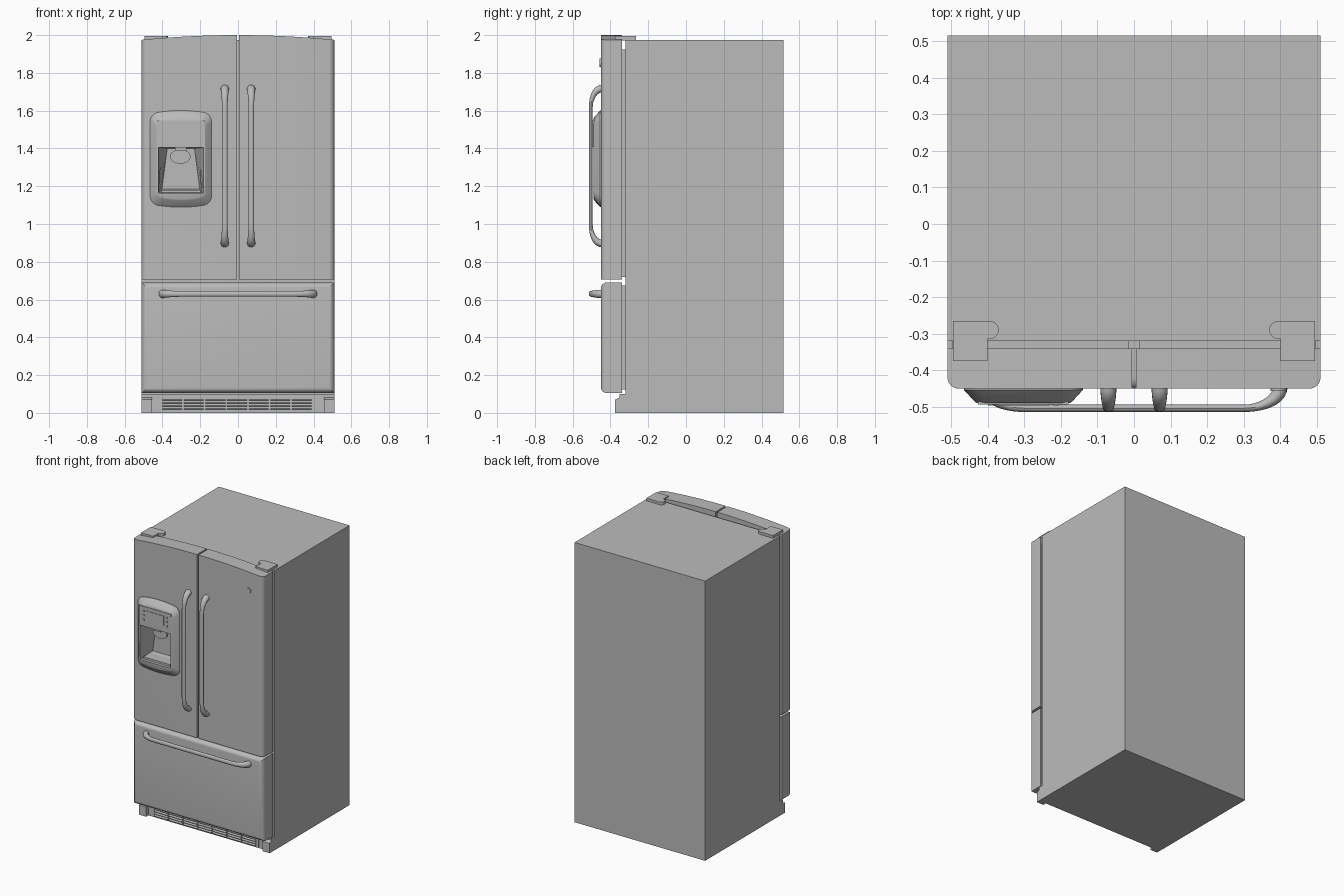
import bpy, bmesh, math
from mathutils import Vector

if "Cube" in bpy.data.objects:
    bpy.data.objects.remove(bpy.data.objects["Cube"])

GREY = bpy.data.materials.new("appliance_grey")
GREY.diffuse_color = (0.5, 0.5, 0.5, 1)
GREY.use_nodes = True
GREY.node_tree.nodes["Principled BSDF"].inputs["Base Color"].default_value = GREY.diffuse_color


def finish(name, bm):
    bmesh.ops.recalc_face_normals(bm, faces=bm.faces)
    me = bpy.data.meshes.new(name)
    bm.to_mesh(me)
    bm.free()
    me.materials.append(GREY)
    for p in me.polygons:
        p.use_smooth = True
    me.set_sharp_from_angle(angle=math.radians(30))
    ob = bpy.data.objects.new(name, me)
    bpy.context.scene.collection.objects.link(ob)
    return ob


def loft_bm(rings, bm=None):
    """Skin a row of equal-sized closed rings and cap both ends."""
    bm = bm or bmesh.new()
    rows = [[bm.verts.new(p) for p in r] for r in rings]
    n = len(rows[0])
    for a, b in zip(rows, rows[1:]):
        for i in range(n):
            bm.faces.new((a[i], a[(i + 1) % n], b[(i + 1) % n], b[i]))
    bm.faces.new(rows[0])
    bm.faces.new(rows[-1])
    return bm


def rect(x0, x1, z0, z1, y):
    return [(x0, y, z0), (x1, y, z0), (x1, y, z1), (x0, y, z1)]


def box_bm(x0, x1, y0, y1, z0, z1, bm=None):
    return loft_bm([rect(x0, x1, z0, z1, y0), rect(x0, x1, z0, z1, y1)], bm)


def box(name, *dims):
    return finish(name, box_bm(*dims))


def prism_y(name, outline, y0, y1):
    return finish(name, loft_bm([[(x, y, z) for x, z in outline] for y in (y0, y1)]))


def round_front_edges(bm, radius):
    """Round the outer upright edges on the front of a door."""
    edges = [e for e in bm.edges
             if all(abs(v.co.x) > 0.505 and v.co.y < -0.44 for v in e.verts)]
    bmesh.ops.bevel(bm, geom=edges, offset=radius, segments=6, profile=0.5, affect='EDGES')


# Cabinet
box("cabinet", -0.51, 0.51, -0.32, 0.515, 0, 1.975)

# Doors with one continuous arched top, and the flat drawer
FRONT, BACK = -0.45, -0.34
doors = {}
for side, name in ((-1, "left_door"), (1, "right_door")):
    xs = [0.006 + (0.51 - 0.006) * i / 16 for i in range(17)]
    outline = [(side * 0.51, 0.705), (side * 0.006, 0.705)]
    outline += [(side * x, 1.975 + 0.025 * (1 - (x / 0.51) ** 2)) for x in xs]
    bm = loft_bm([[(x, y, z) for x, z in outline] for y in (FRONT, BACK)])
    round_front_edges(bm, 0.03)
    doors[name] = finish(name, bm)
    # Seal between door and cabinet
    a, b = sorted((side * 0.015, side * 0.498))
    box(name + "_seal", a, b, BACK - 0.002, -0.318, 0.72, 1.925)

bm = box_bm(-0.51, 0.51, FRONT, BACK, 0.105, 0.69)
round_front_edges(bm, 0.03)
finish("freezer_drawer", bm)
box("drawer_seal", -0.498, 0.498, BACK - 0.002, -0.318, 0.125, 0.675)

# Top hinge covers: a plate plus a rounded tab pointing inwards
for s, name in ((-1, "left_hinge_cover"), (1, "right_hinge_cover")):
    pts = [(0.495, -0.375), (0.495, -0.265)]
    pts += [(0.395 - 0.025 * math.sin(a), -0.29 + 0.025 * math.cos(a))
            for a in [math.pi * i / 10 for i in range(11)]]
    pts += [(0.40, -0.315), (0.40, -0.375)]
    finish(name, loft_bm([[(s * x, y, z) for x, y in pts] for z in (1.972, 1.994)]))


# Handles: an elliptical bar whose ends curve back and widen at the mounts
def handle(name, half, place):
    path = []
    for i in range(11):
        a = math.pi / 2 * i / 10
        path.append((half - 0.10 * (1 - math.cos(a)), -0.445 - 0.059 * math.sin(a),
                     0.015 + 0.007 * math.cos(a) ** 2, 0.010 + 0.010 * math.cos(a) ** 2))
    path += [(-u, d, w, t) for u, d, w, t in reversed(path)]
    rings = []
    for i, (u, d, w, t) in enumerate(path):
        p, q = path[max(i - 1, 0)], path[min(i + 1, len(path) - 1)]
        n = Vector((-(q[1] - p[1]), q[0] - p[0])).normalized()
        rings.append([place(u + n.x * t * math.sin(k), w * math.cos(k), d + n.y * t * math.sin(k))
                      for k in [2 * math.pi * j / 16 for j in range(16)]])
    finish(name, loft_bm(rings))


for s, name in ((-1, "left_door_handle"), (1, "right_door_handle")):
    handle(name, 0.41, lambda u, w, d, s=s: (s * 0.07 + w, d, 1.307 + u))
handle("drawer_handle", 0.40, lambda u, w, d: (u, d, 0.63 + w))

# Dispenser housing: rounded outline with bowed top and bottom, sloped sides
CX, CZ = -0.3025, 1.345


def bowed_outline(w, h, r, y, bow=0.018):
    pts = []
    for k, (sx, sz) in enumerate(((1, 1), (-1, 1), (-1, -1), (1, -1))):
        for i in range(7):
            a = math.pi / 2 * (k + i / 6)
            pts.append((sx * (w - r) + r * math.cos(a), sz * (h - r) + r * math.sin(a)))
        if sz == (1 if k == 0 else -1) and k in (0, 2):
            for i in range(1, 8):
                pts.append((sx * (w - r) * (1 - i / 4), sz * h))
    return [(CX + x, y, CZ + z + math.copysign(bow * (1 - (x / w) ** 2), z)) for x, z in pts]


housing = finish("dispenser_housing", loft_bm([
    bowed_outline(0.1625, 0.238, 0.04, -0.44),
    bowed_outline(0.1625, 0.238, 0.04, -0.454),
    bowed_outline(0.133, 0.203, 0.03, -0.486),
    bowed_outline(0.127, 0.195, 0.028, -0.49)]))

# Tapered recess cut through the housing into the left door
cut = finish("recess_cutter", loft_bm([
    rect(CX - 0.123, CX + 0.123, 1.16, 1.408, -0.52),
    rect(CX - 0.118, CX + 0.118, 1.165, 1.405, -0.48),
    [(CX - 0.10, -0.375, 1.185), (CX + 0.10, -0.375, 1.185),
     (CX + 0.072, -0.375, 1.40), (CX - 0.072, -0.375, 1.40)]]))
cut.hide_render = True
for ob in (housing, doors["left_door"]):
    mod = ob.modifiers.new("recess", 'BOOLEAN')
    mod.operation, mod.solver, mod.object = 'DIFFERENCE', 'EXACT', cut
dg = bpy.context.evaluated_depsgraph_get()
for ob in (housing, doors["left_door"]):
    me = bpy.data.meshes.new_from_object(ob.evaluated_get(dg))
    ob.modifiers.clear()
    ob.data = me
    me.set_sharp_from_angle(angle=math.radians(30))
bpy.data.objects.remove(cut)

# Control panel, display and buttons
box("control_panel", CX - 0.124, CX + 0.124, -0.494, -0.485, 1.408, 1.547)
box("display", CX - 0.07, CX + 0.07, -0.497, -0.49, 1.455, 1.522)
bm = bmesh.new()
for s in (-1, 1):
    for z in (1.455, 1.485, 1.515):
        box_bm(CX + s * 0.09 - 0.007, CX + s * 0.09 + 0.007, -0.496, -0.49, z - 0.005, z + 0.005, bm)
finish("buttons", bm)


def ellipse(cx, cz, rx, rz, n=24):
    return [(cx + rx * math.cos(2 * math.pi * i / n), cz + rz * math.sin(2 * math.pi * i / n))
            for i in range(n)]


# Spout and paddle inside the recess, and a floor tray
box("spout", CX - 0.03, CX + 0.03, -0.475, -0.42, 1.388, 1.412)
prism_y("paddle", ellipse(CX - 0.003, 1.357, 0.054, 0.038), -0.435, -0.422)
box("paddle_arm", CX - 0.02, CX + 0.02, -0.425, -0.37, 1.35, 1.402)
box("drip_tray", CX - 0.105, CX + 0.105, -0.475, -0.39, 1.16, 1.18)

# Plain round badge
prism_y("round_badge", ellipse(0.395, 1.853, 0.022, 0.022), -0.457, -0.449)

# Base: recessed kick plate, louvres and corner feet
box("kick_plate", -0.456, 0.456, -0.35, -0.318, 0, 0.098)
box("grille_backing", -0.41, 0.41, -0.355, -0.34, 0.008, 0.078)
bm = bmesh.new()
for col in range(7):
    x0 = -0.40 + col * 0.1143
    for row in range(4):
        z = 0.014 + row * 0.016
        prof = [(-0.352, z), (-0.368, z), (-0.368, z + 0.004), (-0.352, z + 0.011)]
        loft_bm([[(x, y, zz) for y, zz in prof] for x in (x0, x0 + 0.104)], bm)
finish("grille_louvres", bm)
foot = [(-0.318, 0), (-0.375, 0), (-0.375, 0.07), (-0.352, 0.082), (-0.352, 0.1), (-0.318, 0.1)]
for s, name in ((-1, "left_foot"), (1, "right_foot")):
    finish(name, loft_bm([[(s * x, y, z) for y, z in foot] for x in (0.455, 0.51)]))
